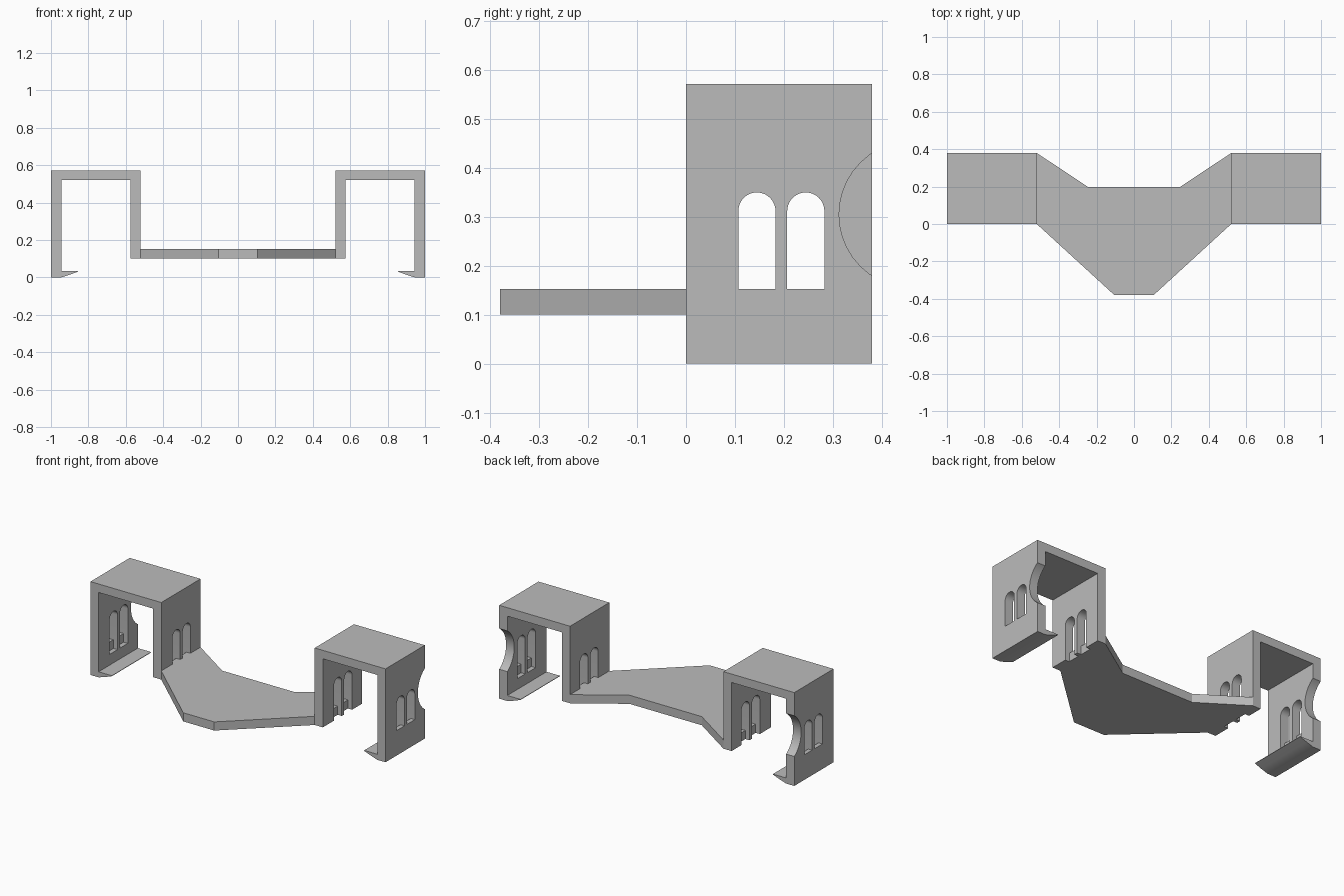
import bpy, bmesh, math
from mathutils import Vector

cube = bpy.data.objects.get("Cube")
if cube:
    bpy.data.objects.remove(cube)

stone = bpy.data.materials.new("stone_grey")
stone.use_nodes = True
GREY = (0.5, 0.5, 0.5, 1)
stone.diffuse_color = GREY
stone.node_tree.nodes["Principled BSDF"].inputs["Base Color"].default_value = GREY


def prism(name, outline, axis, lo, hi):
    """Extrude a 2D outline along an axis from lo to hi."""
    def place(a, b):
        return {"x": (lo, a, b), "y": (a, lo, b), "z": (a, b, lo)}[axis]
    bm = bmesh.new()
    face = bm.faces.new([bm.verts.new(place(a, b)) for a, b in outline])
    moved = bmesh.ops.extrude_face_region(bm, geom=[face])["geom"]
    step = Vector([(hi - lo) if axis == k else 0 for k in "xyz"])
    bmesh.ops.translate(bm, vec=step, verts=[v for v in moved if isinstance(v, bmesh.types.BMVert)])
    bmesh.ops.recalc_face_normals(bm, faces=bm.faces)
    mesh = bpy.data.meshes.new(name)
    bm.to_mesh(mesh)
    bm.free()
    mesh.materials.append(stone)
    obj = bpy.data.objects.new(name, mesh)
    bpy.context.collection.objects.link(obj)
    return obj


def cut(target, cutter):
    mod = target.modifiers.new("cut", "BOOLEAN")
    mod.operation, mod.solver, mod.object = "DIFFERENCE", "EXACT", cutter
    bpy.context.view_layer.objects.active = target
    bpy.ops.object.modifier_apply(modifier=mod.name)
    bpy.data.objects.remove(cutter)


def arc(cy, cz, r, start, end, n):
    angles = [math.radians(start + (end - start) * i / n) for i in range(n + 1)]
    return [(cy + r * math.cos(a), cz + r * math.sin(a)) for a in angles]


DEPTH, TOP = 0.38, 0.572
DECK_LOW, DECK_TOP = 0.1, 0.153
WINDOWS, HALF, SPRING = (0.145, 0.245), 0.038, 0.312

# Bridge deck between the towers
half_front = [(0.52, 0), (0.105, -DEPTH)]
half_back = [(-0.52, DEPTH), (-0.245, 0.197)]
deck = half_front + [(-x, y) for x, y in reversed(half_front)]
deck += half_back + [(-x, y) for x, y in reversed(half_back)]
prism("deck", deck, "z", DECK_LOW, DECK_TOP)

# Portal section: short inner wall, roof, tall outer wall and tapered lip
section = [(0.52, DECK_LOW), (0.52, TOP), (1, TOP), (1, 0), (0.945, 0),
           (0.9, 0.014), (0.855, 0.031), (0.855, 0.034), (0.945, 0.034),
           (0.945, 0.52), (0.575, 0.52), (0.575, DECK_LOW)]

for side, s in (("left", 1), ("right", -1)):
    tower = prism(side + "_tower", [(s * x, z) for x, z in section], "y", 0, DEPTH)

    # Arched windows in both walls, each with a thin sill on one face
    for wall, x0, x1, sill0, sill1, low in (
            ("inner", 0.5, 0.6, 0.52, 0.547, 0.08),
            ("outer", 0.92, 1.02, 0.973, 1, DECK_LOW)):
        for n, y in enumerate(WINDOWS, 1):
            arch = [(y - HALF, low), (y + HALF, low)] + arc(y, SPRING, HALF, 0, 180, 20)
            cut(tower, prism("window_cutter", arch, "x", s * x0, s * x1))
            panel = [(y - HALF, DECK_LOW), (y + HALF, DECK_LOW),
                     (y + HALF, DECK_TOP), (y - HALF, DECK_TOP)]
            prism(f"{side}_{wall}_sill_{n}", panel, "x", s * sill0, s * sill1)

    # Round notch in the back edge of the outer wall
    notch = arc(0.463, 0.305, 0.15, 0, 351, 39)
    cut(tower, prism("notch_cutter", notch, "x", s * 0.92, s * 1.02))

    bpy.ops.object.select_all(action="DESELECT")
    tower.select_set(True)
    bpy.context.view_layer.objects.active = tower
    bpy.ops.object.shade_smooth_by_angle(angle=math.radians(30))
